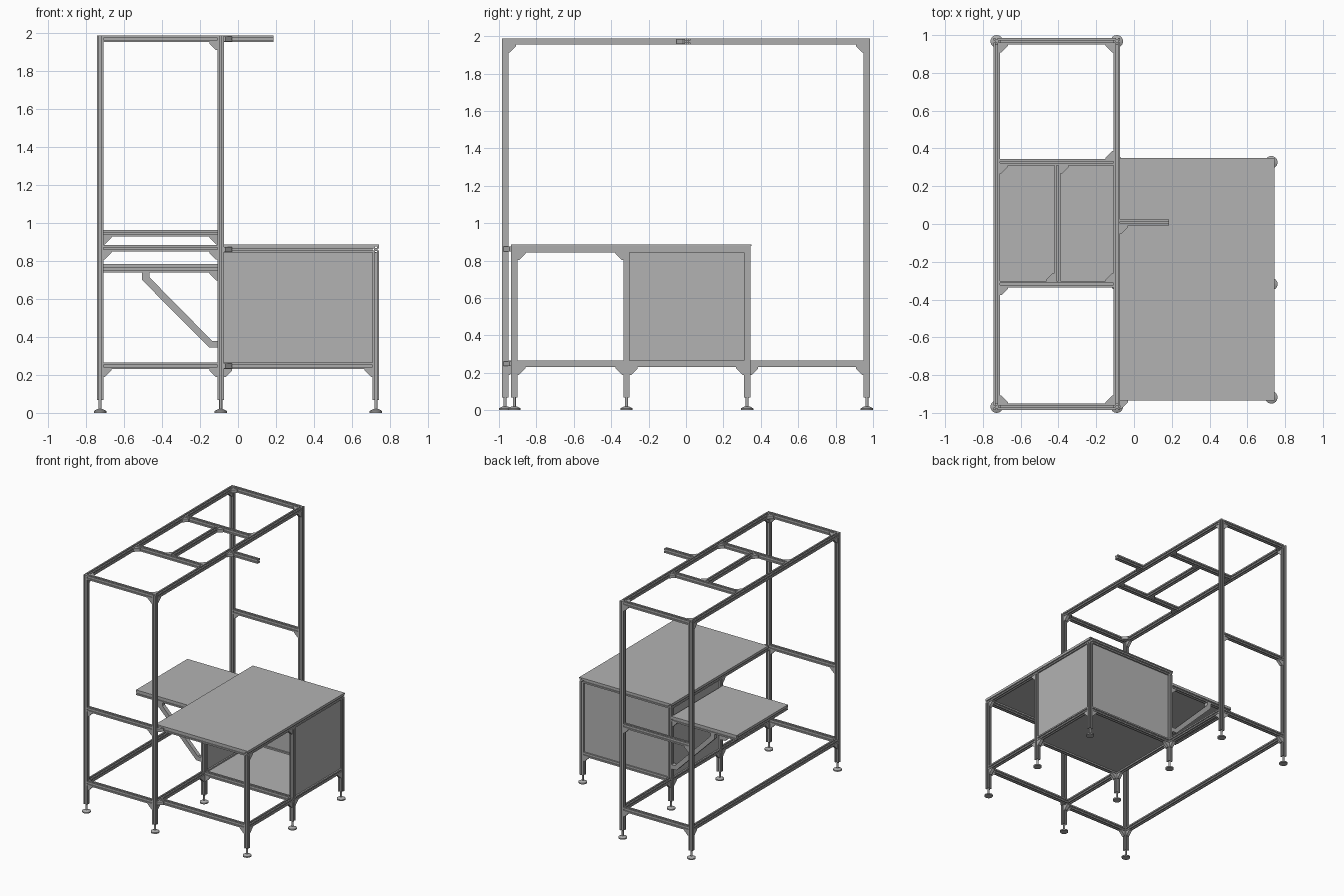
import bpy, bmesh, math
from mathutils import Vector, Matrix

cube = bpy.data.objects.get("Cube")
if cube:
    bpy.data.objects.remove(cube, do_unlink=True)


def material(name, value):
    m = bpy.data.materials.new(name)
    m.use_nodes = True
    colour = (value, value, value, 1)
    m.diffuse_color = colour
    m.node_tree.nodes["Principled BSDF"].inputs["Base Color"].default_value = colour
    return m


ALU = material("aluminium grey", 0.42)
PANEL = material("panel grey", 0.45)

W = 0.034          # beam width
H = W / 2


def finish(name, bm, mat):
    bmesh.ops.recalc_face_normals(bm, faces=bm.faces)
    mesh = bpy.data.meshes.new(name)
    bm.to_mesh(mesh)
    bm.free()
    mesh.materials.append(mat)
    ob = bpy.data.objects.new(name, mesh)
    bpy.context.collection.objects.link(ob)
    return ob


def prism(name, points, depth, matrix, mat):
    """Extrude a flat outline along local z and place it with a matrix."""
    bm = bmesh.new()
    face = bm.faces.new([bm.verts.new((x, y, 0)) for x, y in points])
    ext = bmesh.ops.extrude_face_region(bm, geom=[face])
    verts = [v for v in ext["geom"] if isinstance(v, bmesh.types.BMVert)]
    bmesh.ops.translate(bm, verts=verts, vec=(0, 0, depth))
    bm.transform(matrix)
    return finish(name, bm, mat)


# Slotted square profile: one side turned four times
G, D = 0.005, 0.008
SIDE = [(-H, -H), (-G, -H), (-G, D - H), (G, D - H), (G, -H)]
PROFILE = []
for turn in range(4):
    c, s = [(1, 0), (0, 1), (-1, 0), (0, -1)][turn]
    PROFILE += [(c * x - s * y, s * x + c * y) for x, y in SIDE]


def beam(name, a, b):
    a, b = Vector(a), Vector(b)
    d = b - a
    m = Matrix.Translation(a) @ d.to_track_quat("Z", "Y").to_matrix().to_4x4()
    prism(name, PROFILE, d.length, m, ALU)


def plate(name, lo, hi, mat=PANEL):
    lo, hi = Vector(lo), Vector(hi)
    bm = bmesh.new()
    bmesh.ops.create_cube(bm, size=1)
    bmesh.ops.scale(bm, vec=hi - lo, verts=bm.verts)
    bmesh.ops.translate(bm, vec=(lo + hi) / 2, verts=bm.verts)
    finish(name, bm, mat)


AXES = {"x": Vector((1, 0, 0)), "y": Vector((0, 1, 0)), "z": Vector((0, 0, 1))}


def gusset(corner, first, second):
    """Corner bracket lying along two signed axes, such as '+x', '-z'."""
    u, v = [AXES[k[1]] * (1 if k[0] == "+" else -1) for k in (first, second)]
    w = u.cross(v)
    width, size, lip = 0.026, 0.042, 0.008
    m = Matrix((u, v, w)).transposed().to_4x4()
    m.translation = Vector(corner) - w * width / 2
    prism("corner_bracket", [(0, 0), (size, 0), (size, lip), (lip, size), (0, size)], width, m, ALU)


def foot(x, y):
    bm = bmesh.new()
    for r1, r2, z0, z1 in ((0.033, 0.033, 0, 0.01), (0.033, 0.014, 0.01, 0.02), (0.008, 0.008, 0.02, 0.07)):
        bmesh.ops.create_cone(bm, cap_ends=True, segments=24, radius1=r1, radius2=r2,
                              depth=z1 - z0, matrix=Matrix.Translation((x, y, (z0 + z1) / 2)))
    ob = finish("levelling_foot", bm, ALU)
    bpy.context.view_layer.objects.active = ob
    ob.select_set(True)
    bpy.ops.object.shade_smooth_by_angle(angle=math.radians(30))
    ob.select_set(False)


# Key positions
XL, XM, XR = -0.727, -0.091, 0.727
YE, YF, YA, YB = 0.967, -0.918, -0.318, 0.327
BASE, TOP, LOW = 0.068, 1.971, 0.248
TABLE = 0.861
SHELF = 0.758

# Tall posts and table legs
for x in (XL, XM):
    for y in (-YE, YE):
        beam("tall_post", (x, y, BASE), (x, y, TOP + H))
        foot(x, y)
for x, y in ((XM, YA), (XM, YB), (XR, YF), (XR, YA), (XR, YB)):
    beam("table_leg", (x, y, BASE), (x, y, TABLE - H))
    foot(x, y)

# Top frame
for x in (XL, XM):
    beam("top_long_rail", (x, H - YE, TOP), (x, YE - H, TOP))
    for s, k in ((-1, "+y"), (1, "-y")):
        gusset((x, s * (YE - H), TOP - H), k, "-z")
for y in (-YE, YA, YB, YE):
    beam("top_cross_rail", (XL + H, y, TOP), (XM - H, y, TOP))
beam("top_middle_rail", (-0.405, YA + H, TOP), (-0.405, YB - H, TOP))
beam("top_arm", (XM + H, 0.008, TOP), (0.186, 0.008, TOP))
gusset((XM + H, 0.008 - H, TOP), "+x", "-y")
for s, k in ((-1, "+y"), (1, "-y")):
    gusset((XL + H, s * (YE - H), TOP), "+x", k)
    gusset((XM - H, s * (YE - H), TOP), "-x", k)
    gusset((XM - H, s * YE, TOP - H), "-x", "-z")
gusset((XL + H, YB - H, TOP), "+x", "-y")
gusset((XL + H, YA - H, TOP), "+x", "-y")
gusset((XM - H, YB + H, TOP), "-x", "+y")
gusset((XM - H, YA + H, TOP), "-x", "+y")
gusset((-0.405 + H, YB - H, TOP), "+x", "-y")
gusset((-0.405 - H, YA + H, TOP), "-x", "+y")

# Middle and lower rails across the tall ends
for y, z in ((-YE, 0.867), (YE, 0.947)):
    beam("end_middle_rail", (XL + H, y, z), (XM - H, y, z))
    gusset((XM - H, y, z - H), "-x", "-z")
    gusset((XL + H, y, z - H), "+x", "-z")
    beam("end_lower_rail", (XL + H, y, LOW), (XM - H, y, LOW))
    gusset((XL + H, y, LOW - H), "+x", "-z")
    gusset((XM - H, y, LOW - H), "-x", "-z")

# Lower long rails
beam("lower_long_rail", (XL, H - YE, LOW), (XL, YE - H, LOW))
gusset((XL, H - YE, LOW - H), "+y", "-z")
gusset((XL, YE - H, LOW - H), "-y", "-z")
for x, stops in ((XM, (-YE, YA, YB, YE)), (XR, (YF, YA, YB))):
    for y0, y1 in zip(stops, stops[1:]):
        beam("lower_side_rail", (x, y0 + H, LOW), (x, y1 - H, LOW))
        gusset((x, y0 + H, LOW - H), "+y", "-z")
        gusset((x, y1 - H, LOW - H), "-y", "-z")

# Table frame and top
for y in (YF, YA, YB):
    beam("table_lower_rail", (XM + H, y, LOW), (XR - H, y, LOW))
    beam("table_cross_rail", (XM + H, y, TABLE), (XR - H, y, TABLE))
    gusset((XR - H, y, LOW - H), "-x", "-z")
    if y != YF:
        gusset((XM + H, y, LOW - H), "+x", "-z")
for x in (XM, XR):
    beam("table_side_rail", (x, YF - H, TABLE), (x, YB + H, TABLE))
    gusset((x, YA - H, TABLE - H), "-y", "-z")
gusset((XR, YF + H, TABLE - H), "+y", "-z")
for z in (LOW, TABLE):
    gusset((XM + H, YF - H, z), "+x", "-y")
plate("table_top", (XM - H, YF - H, TABLE + H), (XR + H, YB + H + 0.006, TABLE + H + 0.009))

# Cabinet panels held in the slots
T = 0.004
ZLO, ZHI = LOW + H - 0.004, TABLE - H + 0.004
plate("cabinet_floor", (XM + H - T, YA + H - T, LOW - T), (XR - H + T, YB - H + T, LOW + T))
plate("cabinet_back", (XM + H - T, YB - T, ZLO), (XR - H + T, YB + T, ZHI))
for x in (XM, XR):
    plate("cabinet_side", (x - T, YA + H - T, ZLO), (x + T, YB - H + T, ZHI))

# Side shelf with its frame and bent braces
X0, X1 = XL + H, XM - H
for y in (YA, YB):
    beam("shelf_rail", (X0, y, SHELF), (X1, y, SHELF))
    gusset((X1, y, SHELF - H), "-x", "-z")
    outline = [(-0.505, 0.741), (-0.467, 0.741), (-0.467, 0.715), (-0.137, 0.38),
               (X1, 0.38), (X1, 0.344), (-0.152, 0.344), (-0.505, 0.70)]
    m = Matrix.Translation((0, y + H, 0)) @ Matrix.Rotation(math.pi / 2, 4, "X")
    prism("shelf_brace", outline, W, m, ALU)
for x in (X0 + H, X1 - H):
    beam("shelf_end_rail", (x, YA + H, SHELF), (x, YB - H, SHELF))
plate("shelf_top", (X0, YA - H, SHELF + H), (X1, YB + H, SHELF + H + 0.009))
